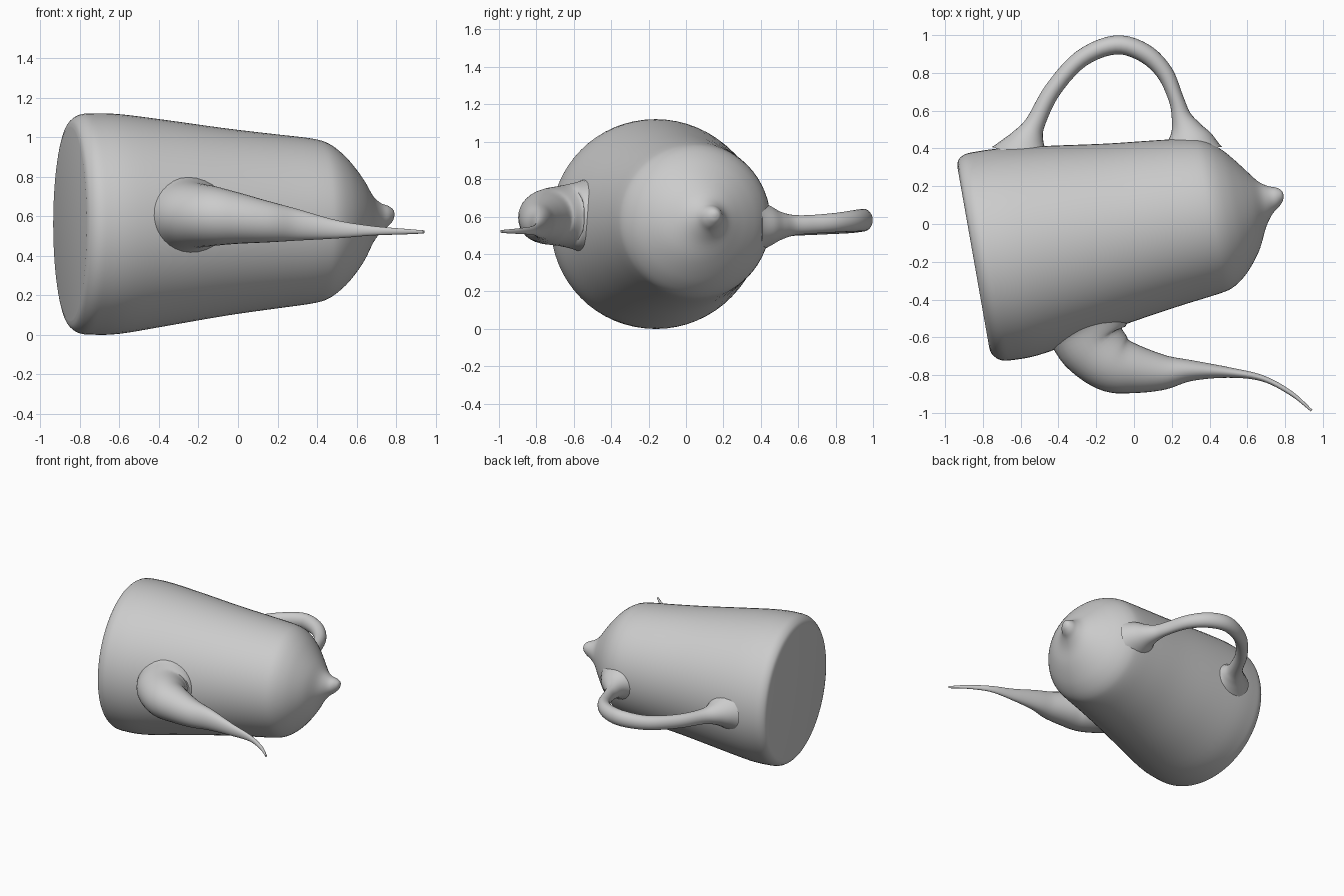
import bpy, bmesh, math
from mathutils import Vector

if "Cube" in bpy.data.objects:
    bpy.data.objects.remove(bpy.data.objects["Cube"])

clay = bpy.data.materials.new("grey clay")
clay.diffuse_color = (0.6, 0.6, 0.6, 1)
clay.use_nodes = True
clay.node_tree.nodes["Principled BSDF"].inputs["Base Color"].default_value = clay.diffuse_color


def spline(keys, steps):
    """Catmull-Rom interpolation of key tuples."""
    out = []
    for i in range(len(keys) - 1):
        p0, p1 = keys[max(i - 1, 0)], keys[i]
        p2, p3 = keys[i + 1], keys[min(i + 2, len(keys) - 1)]
        for k in range(steps):
            t = k / steps
            out.append([0.5 * (2 * b + (c - a) * t + (2 * a - 5 * b + 4 * c - d) * t * t
                               + (3 * b - a - 3 * c + d) * t ** 3)
                        for a, b, c, d in zip(p0, p1, p2, p3)])
    return out + [list(keys[-1])]


def loft(name, keys, sides, steps, direction=None):
    """Sweep ellipses along keys of (x, y, z, radius across, radius in z)."""
    rings = spline(keys, steps)
    bm = bmesh.new()
    loops = []
    for i, (x, y, z, rh, rv) in enumerate(rings):
        if direction:
            d = Vector(direction)
        else:
            a, b = rings[max(i - 1, 0)], rings[min(i + 1, len(rings) - 1)]
            d = Vector((b[0] - a[0], b[1] - a[1], 0)).normalized()
        across = Vector((-d.y, d.x, 0))
        loop = []
        for k in range(sides):
            ang = 2 * math.pi * k / sides
            co = Vector((x, y, z)) + across * rh * math.cos(ang)
            co.z += rv * math.sin(ang)
            loop.append(bm.verts.new(co))
        loops.append(loop)
    for a, b in zip(loops, loops[1:]):
        for k in range(sides):
            n = (k + 1) % sides
            bm.faces.new((a[k], a[n], b[n], b[k]))
    bm.faces.new(loops[0][::-1])
    bm.faces.new(loops[-1])
    bmesh.ops.recalc_face_normals(bm, faces=bm.faces)
    mesh = bpy.data.meshes.new(name)
    bm.to_mesh(mesh)
    bm.free()
    obj = bpy.data.objects.new(name, mesh)
    bpy.context.collection.objects.link(obj)
    mesh.materials.append(clay)
    bpy.ops.object.select_all(action='DESELECT')
    obj.select_set(True)
    bpy.context.view_layer.objects.active = obj
    bpy.ops.object.shade_smooth_by_angle(angle=math.radians(40))
    return obj


# Pot body with lid and knob, lying on its side: (along axis, sideways shift, z, radius)
tilt = math.radians(10)
ux, uy = math.cos(tilt), math.sin(tilt)
profile = [(0, 0, .56, .49), (.012, 0, .56, .525), (.05, -.005, .56, .553),
           (.11, -.008, .56, .56), (.25, -.01, .56, .556), (.5, -.005, .565, .52),
           (.8, 0, .57, .474), (1.05, .005, .573, .442), (1.24, .005, .575, .418),
           (1.32, 0, .575, .395), (1.39, -.005, .575, .345), (1.45, -.008, .575, .28),
           (1.505, -.005, .577, .205), (1.555, .015, .583, .122), (1.6, .03, .592, .075),
           (1.64, .038, .6, .052), (1.665, .043, .606, .03), (1.674, .045, .61, .008)]
body = [(-.85 + ux * t - uy * s, -.18 + uy * t + ux * s, z, r, r) for t, s, z, r in profile]
loft("pot_body", body, 64, 4, (ux, uy, 0))

# Handle loop at the back, flared where it meets the body
loft("handle", [(-.59, .36, .55, .17, .14), (-.575, .41, .55, .125, .105),
                (-.555, .465, .55, .082, .075), (-.52, .54, .55, .052, .056),
                (-.43, .71, .555, .045, .052), (-.28, .875, .565, .046, .054),
                (-.1, .948, .58, .05, .06), (.05, .908, .578, .05, .058),
                (.16, .805, .568, .045, .052), (.222, .665, .558, .04, .05),
                (.25, .57, .553, .052, .056), (.275, .50, .55, .085, .078),
                (.29, .445, .55, .13, .11), (.297, .39, .55, .17, .14)], 24, 5)

# Tapering spout at the front, curling outward to a thin tip
loft("spout", [(-.275, -.49, .6, .27, .235), (-.25, -.55, .6, .225, .195),
               (-.215, -.645, .603, .183, .166), (-.115, -.735, .6, .158, .15),
               (0, -.768, .59, .13, .13), (.15, -.785, .572, .095, .105),
               (.3, -.776, .556, .056, .08), (.5, -.786, .533, .028, .046),
               (.68, -.817, .526, .016, .024), (.83, -.895, .522, .012, .015),
               (.94, -.988, .52, .006, .008)], 32, 6)
